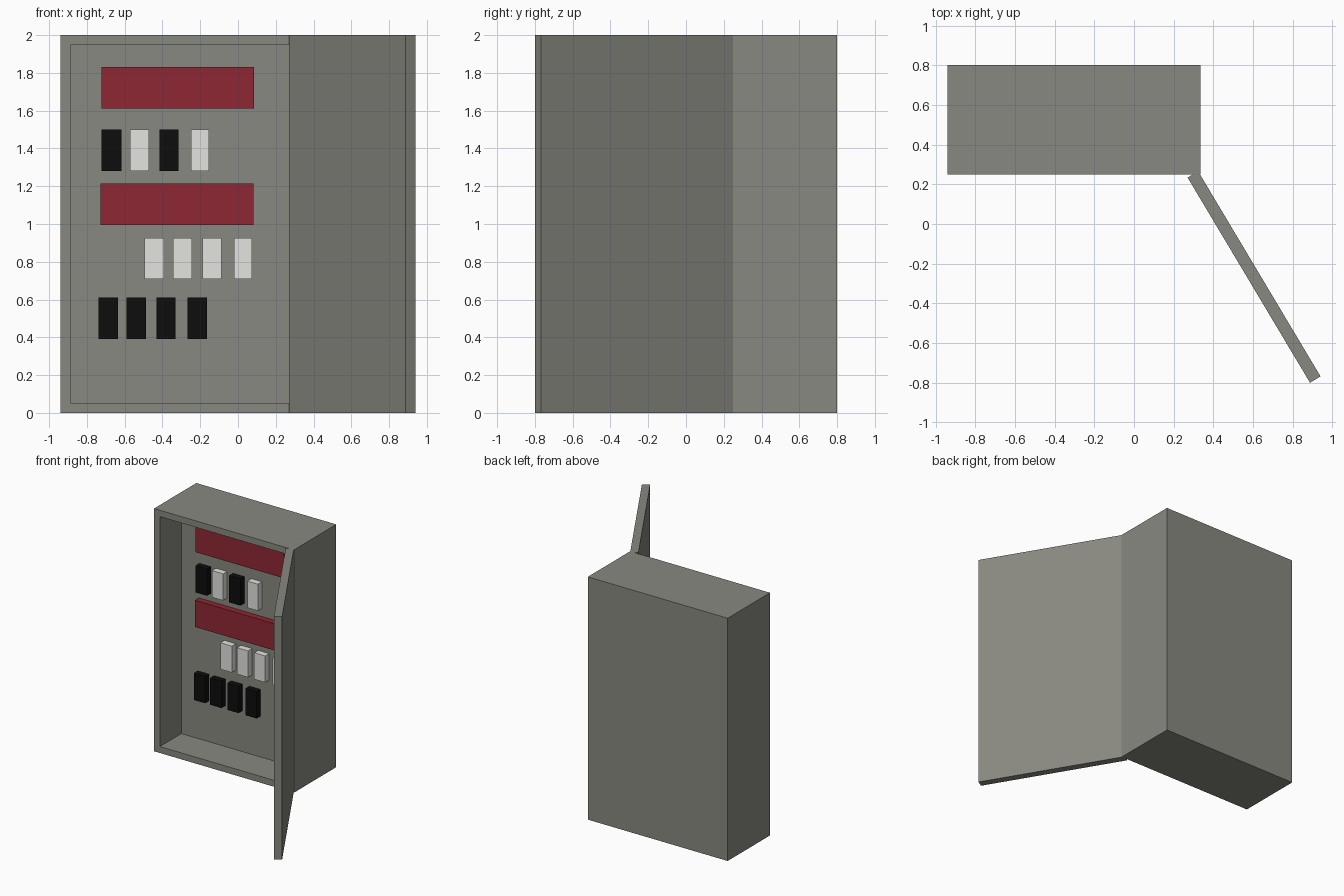
import bpy, bmesh
from mathutils import Vector

if "Cube" in bpy.data.objects:
    bpy.data.objects.remove(bpy.data.objects["Cube"])


def material(name, rgb):
    m = bpy.data.materials.new(name)
    m.diffuse_color = (*rgb, 1)
    m.use_nodes = True
    m.node_tree.nodes["Principled BSDF"].inputs["Base Color"].default_value = m.diffuse_color
    return m


GREY = material("grey paint", (0.25, 0.25, 0.22))
RED = material("dark red", (0.275, 0.02, 0.034))
WHITE = material("off white", (0.77, 0.77, 0.74))
BLACK = material("black", (0.004, 0.004, 0.004))


def finish(name, bm, mat):
    bmesh.ops.recalc_face_normals(bm, faces=bm.faces)
    me = bpy.data.meshes.new(name)
    bm.to_mesh(me)
    bm.free()
    me.materials.append(mat)
    ob = bpy.data.objects.new(name, me)
    bpy.context.collection.objects.link(ob)
    return ob


def box_mesh(x0, x1, y0, y1, z0, z1):
    bm = bmesh.new()
    bmesh.ops.create_cube(bm, size=1)
    for v in bm.verts:
        v.co = Vector((x1 if v.co.x > 0 else x0,
                       y1 if v.co.y > 0 else y0,
                       z1 if v.co.z > 0 else z0))
    return bm


# Cabinet: box with its front inset and pushed in to the mounting panel
bm = box_mesh(-0.94, 0.335, 0.25, 0.80, 0, 2)
bm.normal_update()
front = min(bm.faces, key=lambda f: f.calc_center_median().y)
bmesh.ops.inset_region(bm, faces=[front], thickness=0.053, use_even_offset=True)
inner = bmesh.ops.extrude_discrete_faces(bm, faces=[front])["faces"]
for v in inner[0].verts:
    v.co.y = 0.53
finish("cabinet", bm, GREY)

# Open door: slanted footprint extruded to full height
bm = bmesh.new()
outline = [(0.27, 0.234), (0.887, -0.80), (0.94, -0.768), (0.323, 0.266)]
face = bm.faces.new([bm.verts.new((x, y, 0)) for x, y in outline])
top = bmesh.ops.extrude_face_region(bm, geom=[face])["geom"]
for v in top:
    if isinstance(v, bmesh.types.BMVert):
        v.co.z = 2
finish("open_door", bm, GREY)

# Components on the mounting panel: (name, z0, z1, [(x0, width, material)])
rows = [
    ("upper_panel", 1.612, 1.832, [(-0.722, 0.808, RED)]),
    ("upper_switch", 1.28, 1.50, [(-0.722, 0.104, BLACK), (-0.572, 0.102, WHITE),
                                  (-0.416, 0.102, BLACK), (-0.25, 0.097, WHITE)]),
    ("lower_panel", 0.994, 1.214, [(-0.727, 0.808, RED)]),
    ("middle_switch", 0.708, 0.926, [(-0.495, 0.104, WHITE), (-0.345, 0.102, WHITE),
                                     (-0.187, 0.099, WHITE), (-0.022, 0.097, WHITE)]),
    ("lower_switch", 0.39, 0.61, [(-0.738, 0.104, BLACK), (-0.59, 0.104, BLACK),
                                  (-0.432, 0.102, BLACK), (-0.267, 0.102, BLACK)]),
]
for name, z0, z1, items in rows:
    for i, (x, w, mat) in enumerate(items):
        finish(f"{name}_{i + 1}", box_mesh(x, x + w, 0.478, 0.535, z0, z1), mat)
